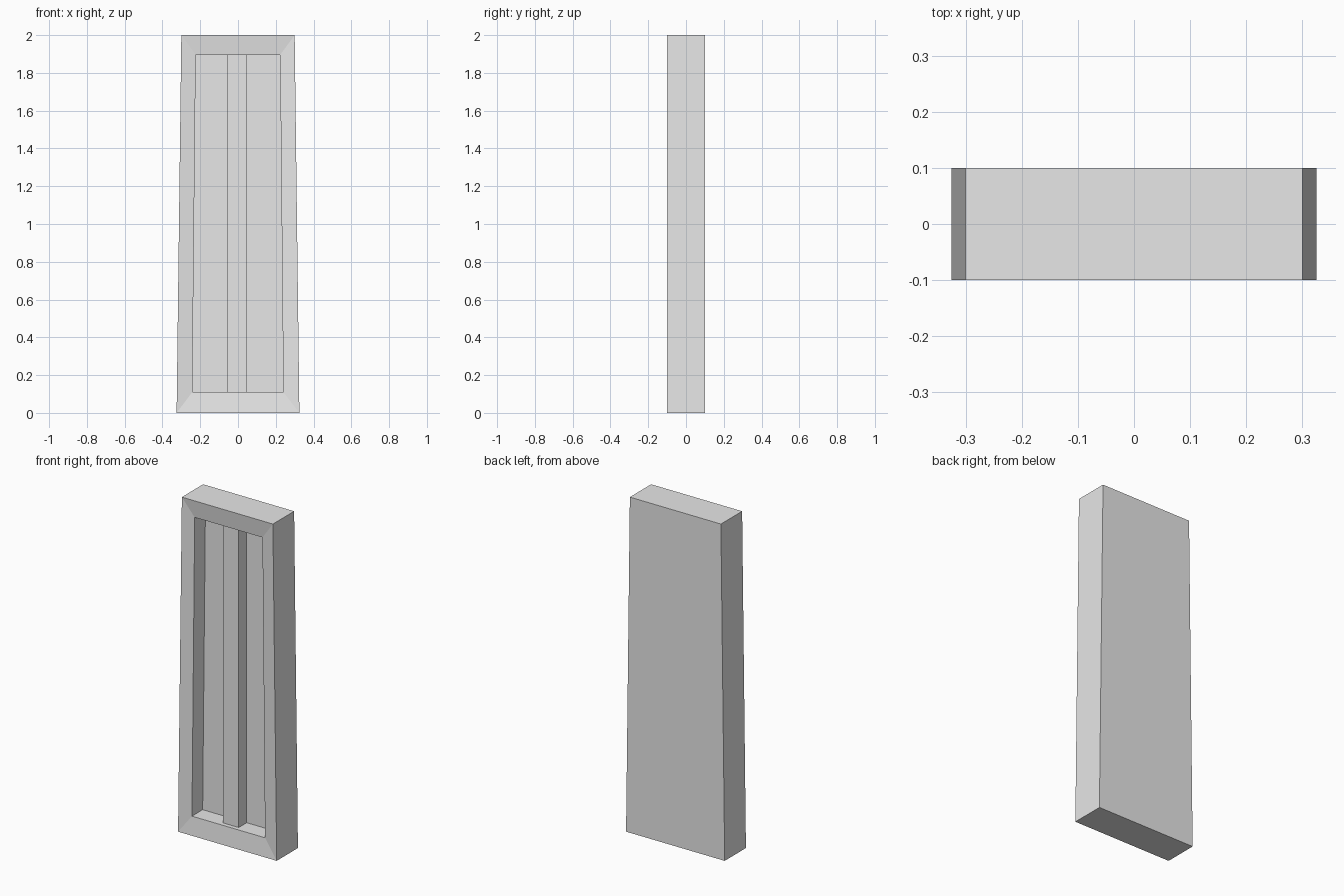
import bpy
import bmesh

cube = bpy.data.objects.get("Cube")
if cube:
    bpy.data.objects.remove(cube, do_unlink=True)

grey = bpy.data.materials.new("light grey")
grey.use_nodes = True
color = (0.8, 0.8, 0.8, 1)
grey.diffuse_color = color
grey.node_tree.nodes["Principled BSDF"].inputs["Base Color"].default_value = color

# Outlines as (bottom left, bottom right, top right, top left) in x, z
OUTER = [(-0.325, 0), (0.325, 0), (0.3, 2), (-0.3, 2)]
OPENING = [(-0.242, 0.11), (0.24, 0.11), (0.223, 1.895), (-0.224, 1.895)]
BAR = [(-0.057, 0.11), (0.048, 0.11), (0.048, 1.895), (-0.057, 1.895)]

FRONT, BACK = -0.1, 0.1
RIM_INNER = -0.088    # rim slopes slightly inward
FLOOR = 0.013
BAR_FRONT = -0.062


def skin_rings(name, rings):
    """Join a chain of four-cornered outlines with quads and cap both ends."""
    bm = bmesh.new()
    loops = [[bm.verts.new((x, y, z)) for x, z in outline] for outline, y in rings]
    for a, b in zip(loops, loops[1:]):
        for i in range(4):
            j = (i + 1) % 4
            bm.faces.new((a[i], a[j], b[j], b[i]))
    bm.faces.new(loops[0])
    bm.faces.new(loops[-1])
    bmesh.ops.recalc_face_normals(bm, faces=bm.faces)
    mesh = bpy.data.meshes.new(name)
    bm.to_mesh(mesh)
    bm.free()
    mesh.materials.append(grey)
    obj = bpy.data.objects.new(name, mesh)
    bpy.context.collection.objects.link(obj)
    return obj


# Tapered slab with sloped rim and recessed panel
skin_rings("recessed_panel", [(OUTER, BACK), (OUTER, FRONT),
                              (OPENING, RIM_INNER), (OPENING, FLOOR)])

# Upright bar standing in the recess
skin_rings("centre_bar", [(BAR, FLOOR), (BAR, BAR_FRONT)])
